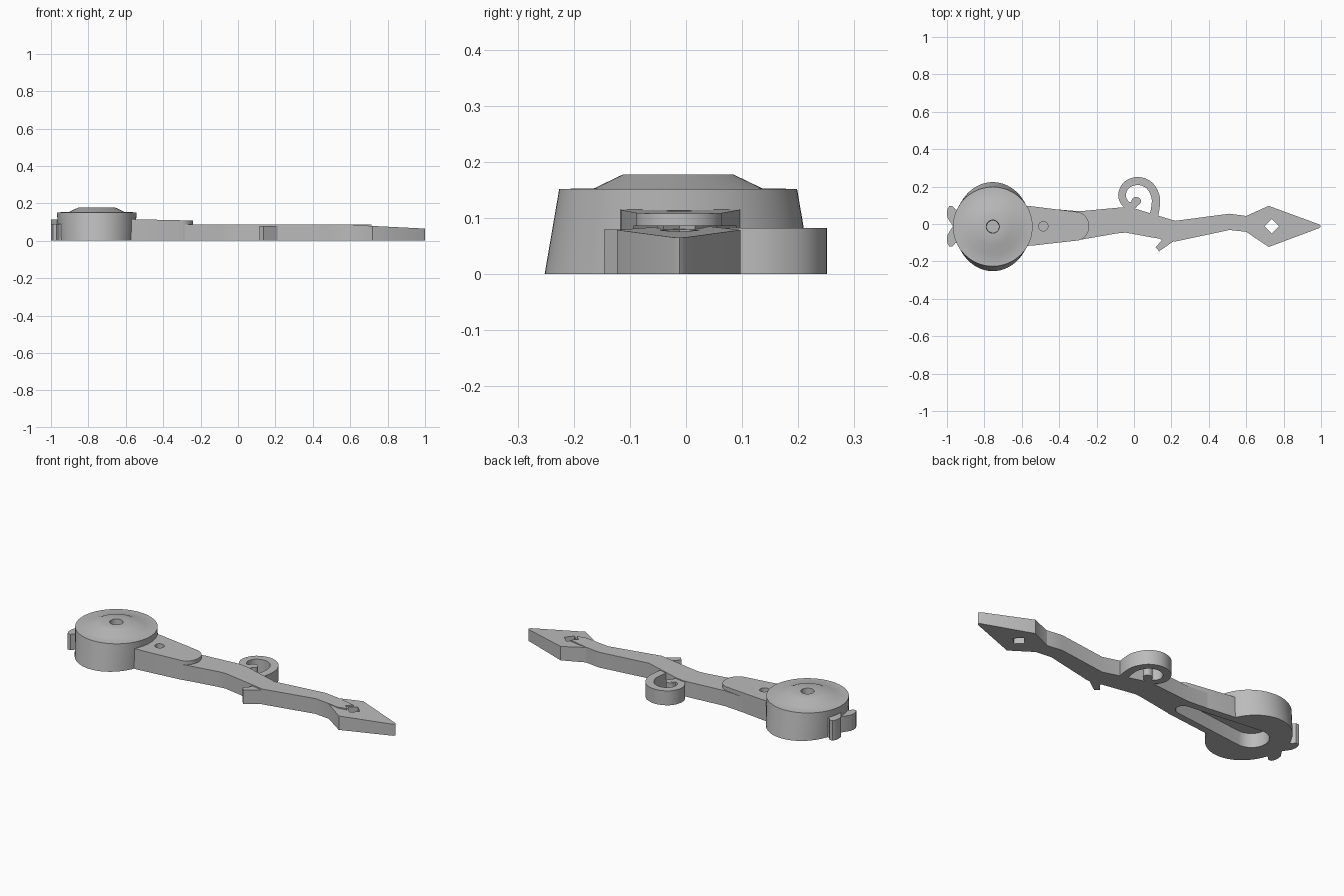
import bpy, bmesh
from math import sin, cos, pi, radians
from mathutils import Vector

if "Cube" in bpy.data.objects:
    bpy.data.objects.remove(bpy.data.objects["Cube"])

GREY = (0.5, 0.5, 0.5, 1)
mat = bpy.data.materials.new("plain grey")
mat.use_nodes = True
mat.diffuse_color = GREY
mat.node_tree.nodes["Principled BSDF"].inputs["Base Color"].default_value = GREY
mat.node_tree.nodes["Principled BSDF"].inputs["Roughness"].default_value = 0.7


def finish(name, bm):
    bmesh.ops.recalc_face_normals(bm, faces=bm.faces)
    mesh = bpy.data.meshes.new(name)
    bm.to_mesh(mesh)
    bm.free()
    ob = bpy.data.objects.new(name, mesh)
    bpy.context.collection.objects.link(ob)
    mesh.materials.append(mat)
    return ob


def slab(name, outline, top, bottom=0.0):
    """Extrude an outline; top is a height or a function of x."""
    height = top if callable(top) else (lambda x: top)
    bm = bmesh.new()
    low = [bm.verts.new((x, y, bottom)) for x, y in outline]
    high = [bm.verts.new((x, y, height(x))) for x, y in outline]
    bm.faces.new(low)
    bm.faces.new(high)
    for i in range(len(low)):
        j = (i + 1) % len(low)
        bm.faces.new((low[i], low[j], high[j], high[i]))
    return finish(name, bm)


def loft(name, rings, cx, cy, n=64):
    """Stack elliptical rings of (rx, ry, z), closed at both ends."""
    bm = bmesh.new()
    loops = [[bm.verts.new((cx + rx * cos(2 * pi * i / n), cy + ry * sin(2 * pi * i / n), z))
              for i in range(n)] for rx, ry, z in rings]
    for a, b in zip(loops, loops[1:]):
        for i in range(n):
            j = (i + 1) % n
            bm.faces.new((a[i], a[j], b[j], b[i]))
    bm.faces.new(loops[0])
    bm.faces.new(loops[-1])
    return finish(name, bm)


def arc(cx, cy, rx, ry, a0, a1, n=16):
    angles = [radians(a0 + (a1 - a0) * i / n) for i in range(n + 1)]
    return [(cx + rx * cos(a), cy + ry * sin(a)) for a in angles]


def spline(points, steps=6):
    """Smooth path through the points."""
    p = [Vector(q) for q in points]
    p = [2 * p[0] - p[1]] + p + [2 * p[-1] - p[-2]]
    path = []
    for a, b, c, d in zip(p, p[1:], p[2:], p[3:]):
        for k in range(steps):
            t = k / steps
            path.append(0.5 * (2 * b + (c - a) * t + (2 * a - 5 * b + 4 * c - d) * t ** 2
                               + (3 * b - a - 3 * c + d) * t ** 3))
    return path + [p[-2]]


def cut(ob, cutter):
    mod = ob.modifiers.new("cut", "BOOLEAN")
    mod.operation = "DIFFERENCE"
    mod.solver = "EXACT"
    mod.object = cutter
    bpy.context.view_layer.objects.active = ob
    bpy.ops.object.modifier_apply(modifier=mod.name)


MID = -0.012

# Drum with a low raised crown and a centre hole
drum = loft("drum", [(0.203, 0.238, 0), (0.213, 0.212, 0.152), (0.15, 0.15, 0.153),
                     (0.098, 0.098, 0.178), (0.035, 0.035, 0.178), (0.033, 0.033, 0.12)],
            -0.755, -0.014)

# Neck plate with a rounded end
neck = slab("neck_plate", [(-0.62, -0.12), (-0.54, -0.115)]
            + arc(-0.31, MID, 0.07, 0.077, -80, 80) + [(-0.54, 0.094), (-0.62, 0.1)],
            lambda x: 0.108 - 0.022 * (x + 0.24))

# Crooked arm, forked where it meets the arrowhead
arm = slab("arm", [(-0.56, -0.105), (-0.285, -0.084), (-0.09, -0.05), (-0.045, -0.046),
                   (0.22, -0.094), (0.51, -0.032), (0.6, -0.042), (0.66, -0.052), (0.715, -0.04),
                   (0.685, MID), (0.715, 0.016), (0.66, 0.03), (0.6, 0.043), (0.51, 0.055),
                   (0.22, 0.017), (0, 0.084), (-0.045, 0.09), (-0.1, 0.086),
                   (-0.29, 0.068), (-0.56, 0.09)], 0.087)

# Arrowhead sloping down to a blunt tip
head = slab("arrowhead", [(0.56, -0.035), (0.6, -0.042), (0.72, -0.123), (0.99, -0.022),
                          (1, -0.012), (0.99, -0.002), (0.72, 0.097), (0.6, 0.043), (0.56, 0.045)],
            lambda x: 0.065 + 0.05 * (1 - x))

# Thorn under the arm
slab("thorn", [(0.115, -0.125), (0.135, -0.146), (0.21, -0.093), (0.2, -0.06), (0.13, -0.065),
               (0.148, -0.088)], 0.08)

# Scroll hook, tapering to a curled end
path = spline([(0.1, 0.02), (0.115, 0.09), (0.114, 0.15), (0.08, 0.208), (0.02, 0.23),
               (-0.04, 0.208), (-0.064, 0.155), (-0.045, 0.108), (-0.01, 0.098), (0.012, 0.12)])
left, right = [], []
for i, p in enumerate(path):
    d = (path[min(i + 1, len(path) - 1)] - path[max(i - 1, 0)]).normalized()
    side = Vector((-d.y, d.x)) * (0.023 - 0.004 * i / len(path))
    left.append(tuple(p + side))
    right.append(tuple(p - side))
slab("scroll_hook", left + right[::-1], 0.082)
slab("scroll_end", arc(0.012, 0.122, 0.025, 0.022, 0, 345, 23), 0.081)

# Two-lobed clasp at the back of the drum
for name, sign, top in (("clasp_left", 1, 0.113), ("clasp_right", -1, 0.09)):
    slab(name, [(x, MID + sign * y) for x, y in
                [(-0.93, 0), (-0.968, 0), (-0.997, 0.045), (-1, 0.065), (-0.998, 0.09),
                 (-0.988, 0.107), (-0.97, 0.108), (-0.955, 0.09), (-0.92, 0.08)]], top)

# Keyhole channel underneath, screw hole and diamond hole
channel = slab("channel_cutter", arc(-0.77, MID, 0.09, 0.09, 85, 275)
               + arc(-0.33, MID, 0.04, 0.04, -85, 85), 0.08, -0.1)
screw = loft("screw_cutter", [(0.025, 0.025, 0.085), (0.025, 0.025, 0.3)], -0.485, MID, 32)
diamond = slab("diamond_cutter", [(0.698, MID), (0.736, -0.05), (0.774, MID), (0.736, 0.026)],
               0.3, -0.1)
for ob in (drum, neck, arm):
    cut(ob, channel)
cut(neck, screw)
cut(arm, screw)
for ob in (arm, head):
    cut(ob, diamond)
for cutter in (channel, screw, diamond):
    bpy.data.objects.remove(cutter)

# Smooth curved walls, keep edges sharp
bpy.ops.object.select_all(action="DESELECT")
for ob in bpy.context.collection.objects:
    if ob.type == "MESH":
        ob.select_set(True)
        bpy.context.view_layer.objects.active = ob
bpy.ops.object.shade_smooth_by_angle(angle=radians(30))
